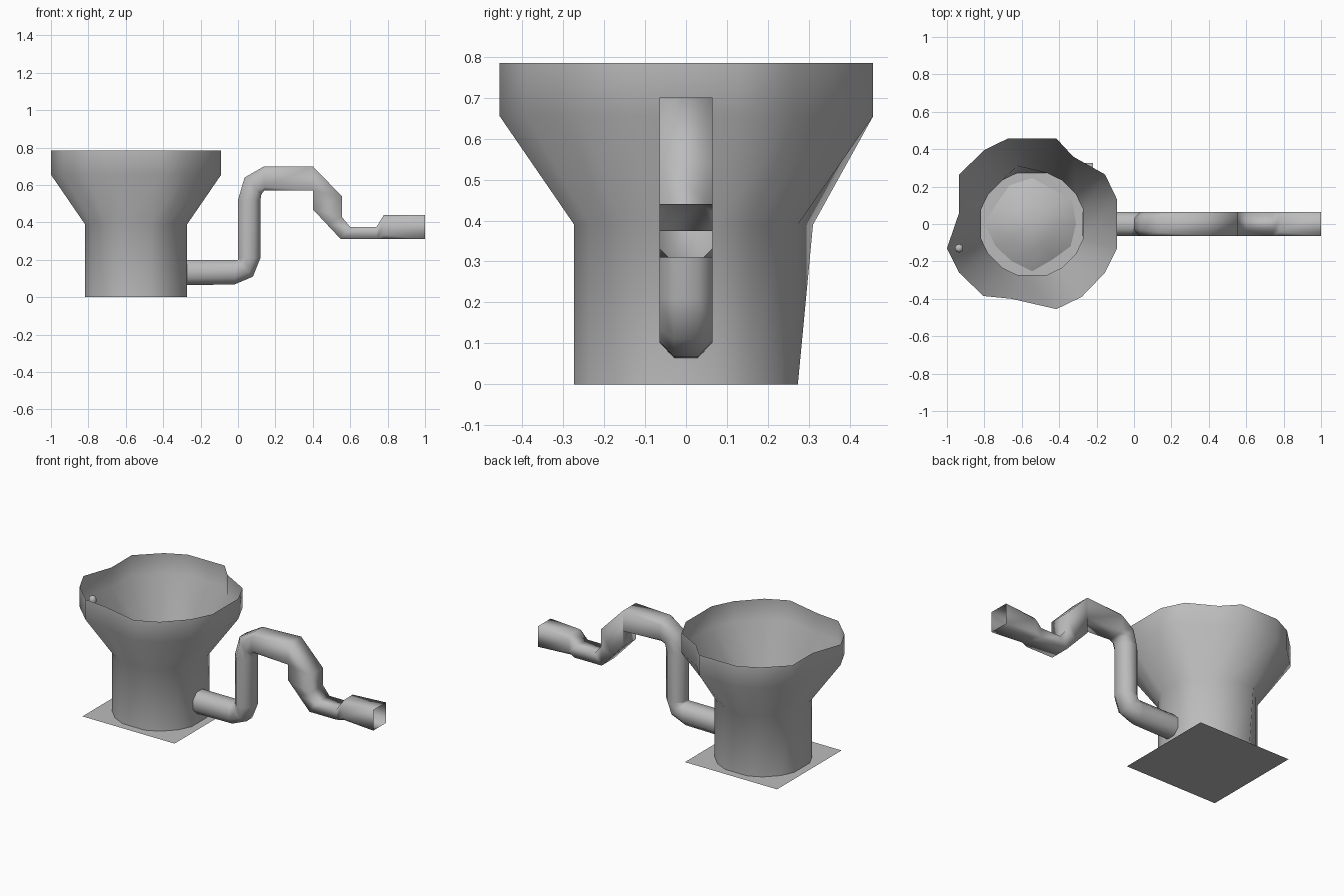
import bpy, bmesh, math
from mathutils import Vector

if "Cube" in bpy.data.objects:
    bpy.data.objects.remove(bpy.data.objects["Cube"])

CX = -0.545      # centre of the bowl
PLATE = 0.325    # half width of the base plate

grey = bpy.data.materials.new("plain_grey")
grey.use_nodes = True
colour = (0.5, 0.5, 0.5, 1)
grey.diffuse_color = colour
grey.node_tree.nodes["Principled BSDF"].inputs["Base Color"].default_value = colour


def finish(name, bm, angle=60):
    bmesh.ops.remove_doubles(bm, verts=bm.verts, dist=0.0005)
    bmesh.ops.recalc_face_normals(bm, faces=bm.faces)
    mesh = bpy.data.meshes.new(name)
    bm.to_mesh(mesh)
    bm.free()
    mesh.materials.append(grey)
    obj = bpy.data.objects.new(name, mesh)
    bpy.context.collection.objects.link(obj)
    bpy.ops.object.select_all(action="DESELECT")
    obj.select_set(True)
    bpy.context.view_layer.objects.active = obj
    bpy.ops.object.shade_smooth_by_angle(angle=math.radians(angle))


def loft(bm, rings):
    loops = [[bm.verts.new(p) for p in ring] for ring in rings]
    n = len(loops[0])
    for low, high in zip(loops, loops[1:]):
        for i in range(n):
            j = (i + 1) % n
            bm.faces.new((low[i], low[j], high[j], high[i]))
    return loops


# Bowl on a round pedestal: an open sheet with a dented rim
rim = [(.455, .13), (.39, .265), (.22, .36), (.13, .457),
       (-.13, .457), (-.255, .395), (-.39, .265), (-.39, .06),
       (-.455, -.13), (-.39, -.26), (-.26, -.385), (-.11, -.4),
       (.13, -.455), (.265, -.39), (.39, -.26), (.455, -.13)]
foot = [(.273, .078), (.234, .159), (.159, .234), (.078, .273)]
for k in range(3):
    foot += [(-y, x) for x, y in foot[-4:]]
neck = list(foot)
neck[4] = (-.078, .31)     # bulge at the back
rings = [[(CX + x, y, z) for x, y in outline]
         for outline, z in ((foot, 0), (neck, .39), (rim, .655), (rim, .785))]
bm = bmesh.new()
loft(bm, rings)
finish("bowl", bm)

# Square sheet under the pedestal
bm = bmesh.new()
bm.faces.new([bm.verts.new((CX + x * PLATE, y * PLATE, 0))
              for x, y in ((-1, -1), (1, -1), (1, 1), (-1, 1))])
finish("base_plate", bm)

# Low lumpy mound on the floor of the bowl
bm = bmesh.new()
rings = []
for radius, height in ((.235, .005), (.13, .06)):
    ring = []
    for i in range(12):
        a = math.tau * i / 12
        r = radius * (1 + .08 * math.sin(i * 2.3))
        ring.append((CX + r * math.cos(a), r * math.sin(a), height))
    rings.append(ring)
top = loft(bm, rings)[-1]
peak = bm.verts.new((CX, 0, .08))
for a, b in zip(top, top[1:] + top[:1]):
    bm.faces.new((a, b, peak))
finish("contents", bm)

# Small peg inside the rim
bm = bmesh.new()
bmesh.ops.create_uvsphere(bm, u_segments=10, v_segments=6, radius=.023)
for v in bm.verts:
    v.co += Vector((-.935, -.13, .655 if v.co.z > -.001 else .61))
finish("rim_peg", bm)

# Bent outlet pipe: outer point, inner point, corner rounding
sections = [((-.275, .2), (-.275, .065), .55), ((-.01, .2), (-.02, .068), .55),
            ((0, .2), (.08, .11), .55), ((0, .21), (.12, .21), .55),
            ((0, .52), (.12, .52), .55), ((.035, .64), (.125, .55), .5),
            ((.14, .7), (.14, .57), .3), ((.4, .7), (.4, .57), 0),
            ((.555, .54), (.4, .47), 0), ((.555, .43), (.475, .39), 0),
            ((.6, .375), (.55, .31), 0), ((.74, .375), (.74, .31), 0),
            ((.78, .44), (.78, .31), .35), ((1, .44), (1, .31), 0)]
rings = []
for outer, inner, cut in sections:
    a, b = Vector(outer), Vector(inner)
    mid, arm = (a + b) / 2, (a - b) / 2
    s = 1 - cut
    ring = []
    for u, w in ((1, -s), (1, s), (s, 1), (-s, 1),
                 (-1, s), (-1, -s), (-s, -1), (s, -1)):
        p = mid + arm * u
        ring.append((p.x, w * .065, p.y))
    rings.append(ring)
bm = bmesh.new()
loft(bm, rings)
finish("outlet_pipe", bm, 100)
